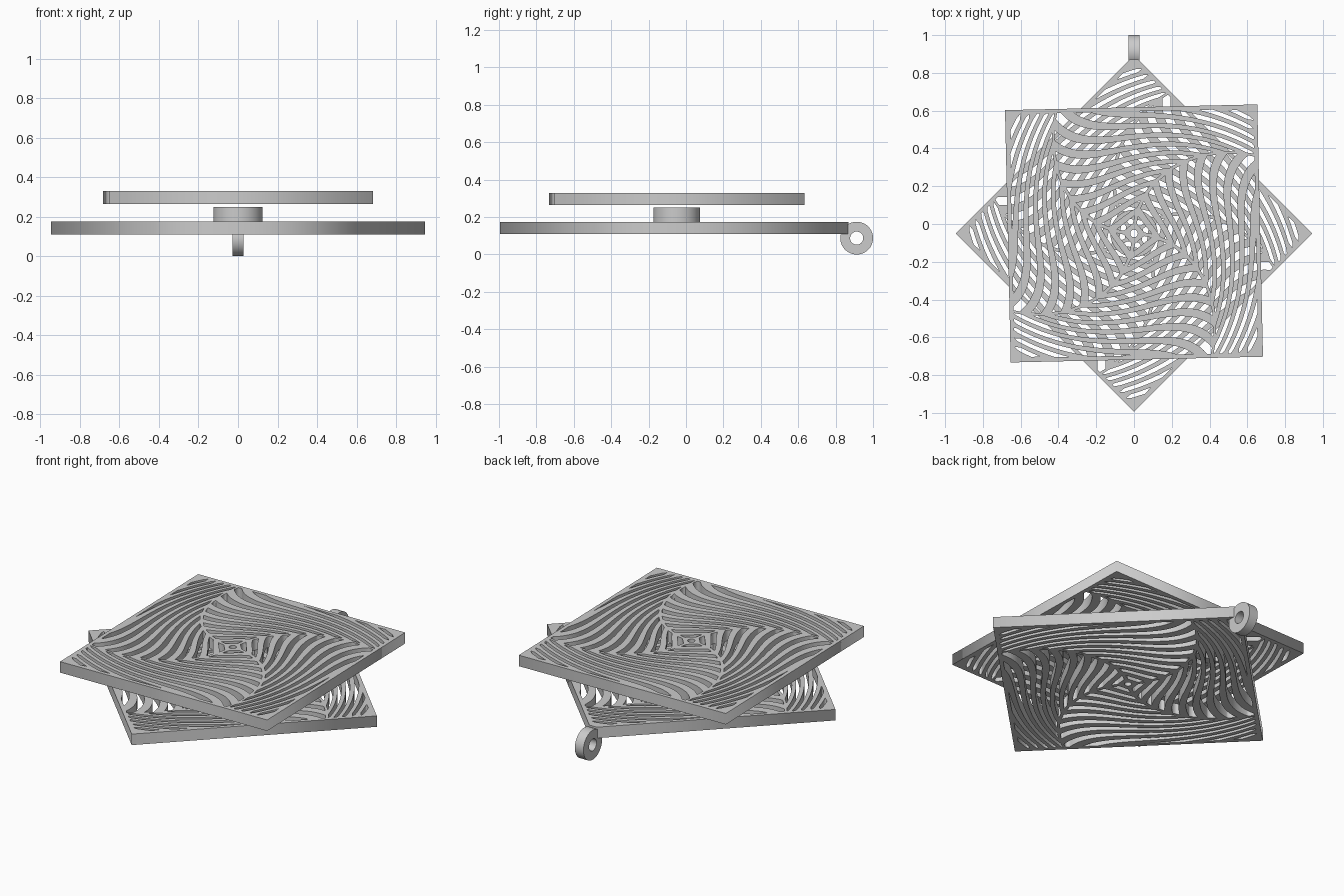
import bpy, bmesh, math
from mathutils import Vector

if "Cube" in bpy.data.objects:
    bpy.data.objects.remove(bpy.data.objects["Cube"])

CY = -0.05            # centre of plates
HALF = 0.668          # half side of a square plate
FRAME = 0.022         # plain border
PITCH, SLOT, RIB = 0.06, 0.028, 0.014
STEPS = 56


def twist(x, y, quarter):
    """Nested-square point swirled clockwise with growing radius."""
    r = math.hypot(x, y)
    a = math.atan2(y, x) + math.radians(43 - 74 * r + 90 * quarter)
    return Vector((r * math.cos(a), r * math.sin(a)))


def slots():
    """Outlines of all curved slots, clipped to the plate border."""
    lim = HALF - FRAME
    inside = lambda p: max(abs(p.x), abs(p.y)) < lim
    found = []
    for ring in range(16):
        y0 = 0.045 + ring * PITCH
        y1 = y0 + SLOT
        for q in range(4):
            inner, outer = [], []
            for i in range(STEPS + 1):
                t = -1 + 2 * i / STEPS
                a = twist(t * (y0 - RIB), y0, q)
                b = twist(t * (y1 - RIB), y1, q)
                ok = inside(a)
                if ok:
                    if not inside(b):
                        f = min((lim - abs(a[k])) / (abs(b[k]) - abs(a[k]))
                                for k in (0, 1) if abs(b[k]) > lim)
                        b = a.lerp(b, f)
                    inner.append(a)
                    outer.append(b)
                if (not ok or i == STEPS) and inner:
                    if len(inner) > 3:
                        found.append(inner + outer[::-1])
                    inner, outer = [], []
    return found


def plate(name, outline, z0, z1, angle):
    cu = bpy.data.curves.new(name, 'CURVE')
    cu.dimensions = '2D'
    cu.fill_mode = 'BOTH'
    cu.extrude = (z1 - z0) / 2
    hole = [(0.02 * math.cos(k * math.pi / 12), 0.02 * math.sin(k * math.pi / 12))
            for k in range(24)]
    for pts in [outline, hole] + slots():
        sp = cu.splines.new('POLY')
        sp.points.add(len(pts) - 1)
        for p, co in zip(sp.points, pts):
            p.co = (co[0], co[1], 0, 1)
        sp.use_cyclic_u = True
    ob = bpy.data.objects.new(name, cu)
    bpy.context.collection.objects.link(ob)
    ob.location = (0, CY, (z0 + z1) / 2)
    ob.rotation_euler.z = math.radians(angle)
    bpy.ops.object.select_all(action='DESELECT')
    ob.select_set(True)
    bpy.context.view_layer.objects.active = ob
    bpy.ops.object.convert(target='MESH')


def tube(name, r_out, r_in, half, loc, rot=(0, 0, 0), n=64):
    bm = bmesh.new()
    prof = [(r_out, -half), (r_out, half), (r_in, half), (r_in, -half)]
    rows = [[bm.verts.new((r * math.cos(2 * math.pi * i / n),
                           r * math.sin(2 * math.pi * i / n), z)) for r, z in prof]
            for i in range(n)]
    for i in range(n):
        a, b = rows[i], rows[(i + 1) % n]
        for k in range(4):
            m = (k + 1) % 4
            bm.faces.new((a[k], b[k], b[m], a[m]))
    me = bpy.data.meshes.new(name)
    bm.to_mesh(me)
    bm.free()
    ob = bpy.data.objects.new(name, me)
    bpy.context.collection.objects.link(ob)
    ob.location, ob.rotation_euler = loc, rot
    bpy.ops.object.select_all(action='DESELECT')
    ob.select_set(True)
    bpy.context.view_layer.objects.active = ob
    bpy.ops.object.shade_smooth_by_angle()


# lower plate: one corner is trimmed where the hanging loop joins
h, c = HALF, 0.035
plate("lower_plate", [(-h, -h), (h, -h), (h, h - c), (h - c, h), (-h, h)], 0.11, 0.175, 45)
# upper plate
plate("upper_plate", [(-h, -h), (h, -h), (h, h), (-h, h)], 0.265, 0.33, 1.3)
# spacer between the plates
tube("spacer", 0.125, 0.1, 0.0375, (0, CY, 0.2125))
# hanging loop at the back corner
tube("hanging_loop", 0.0875, 0.035, 0.028, (0, 0.9125, 0.0875), (0, math.pi / 2, 0))
